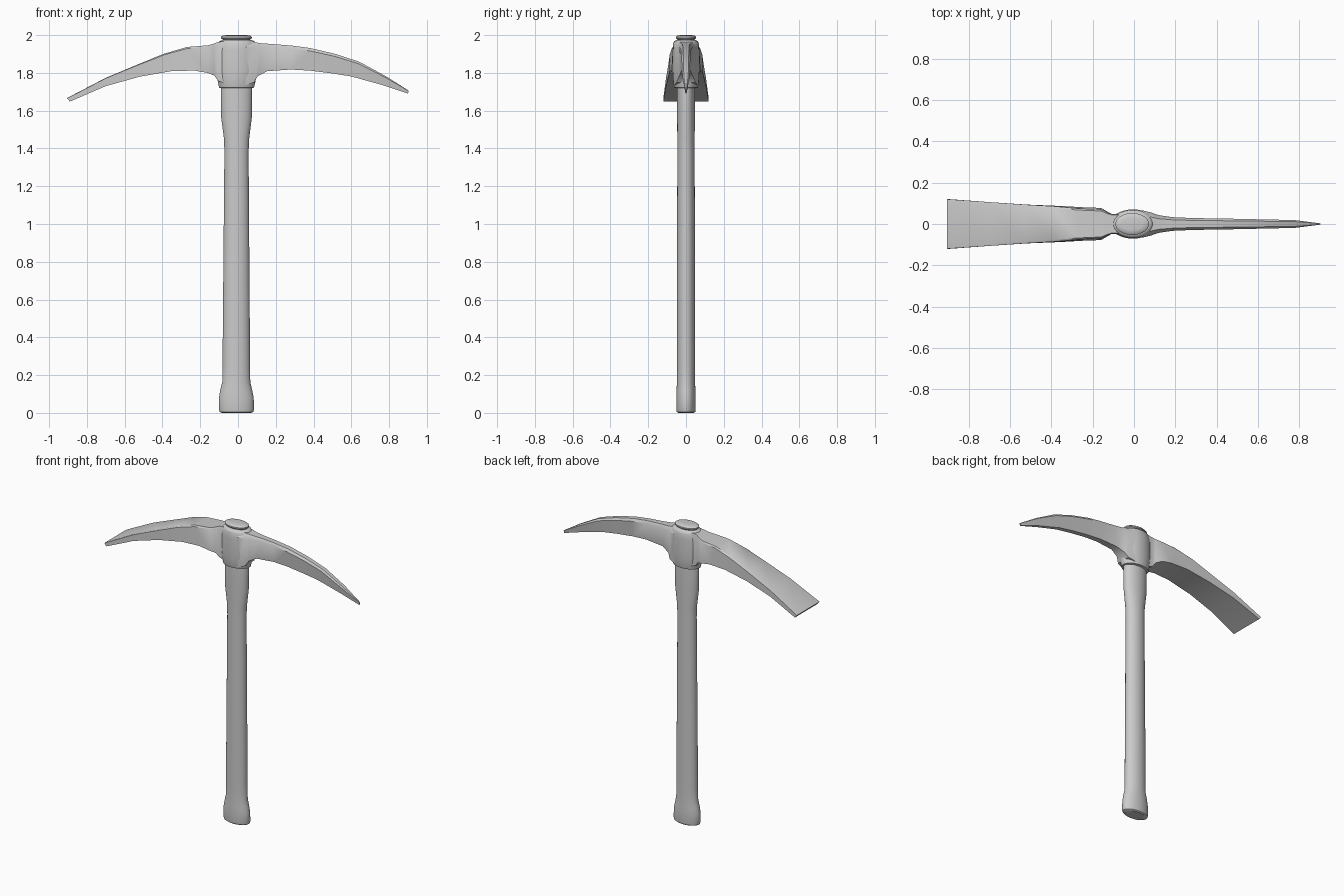
import bpy, bmesh, math


def loft(name, rings, angle=35):
    """Skin a list of equal-sized vertex rings into a closed solid."""
    bm = bmesh.new()
    rows = [[bm.verts.new(p) for p in ring] for ring in rings]
    n = len(rows[0])
    for a, b in zip(rows, rows[1:]):
        for i in range(n):
            j = (i + 1) % n
            bm.faces.new((a[i], a[j], b[j], b[i]))
    bm.faces.new(rows[0])
    bm.faces.new(rows[-1])
    bmesh.ops.recalc_face_normals(bm, faces=bm.faces)
    mesh = bpy.data.meshes.new(name)
    bm.to_mesh(mesh)
    bm.free()
    ob = bpy.data.objects.new(name, mesh)
    bpy.context.collection.objects.link(ob)
    bpy.ops.object.select_all(action='DESELECT')
    ob.select_set(True)
    bpy.context.view_layer.objects.active = ob
    bpy.ops.object.shade_smooth_by_angle(angle=math.radians(angle))
    return ob


def oval(z, x0, x1, hy, n=32):
    cx, rx = (x0 + x1) / 2, (x1 - x0) / 2
    return [(cx + rx * math.cos(t), hy * math.sin(t), z)
            for t in (2 * math.pi * i / n for i in range(n))]


def blade_section(top, bottom, inset, drop):
    """Bar section with softened top edges; top/bottom = (x, z, half width)."""
    xt, zt, ht = top
    xb, zb, hb = bottom
    xs, zs = xt + (xb - xt) * drop, zt + (zb - zt) * drop
    half = [(xt, ht * inset, zt), (xs, ht, zs), (xb, hb, zb)]
    return half + [(x, -y, z) for x, y, z in reversed(half)]


# Handle: flared foot, slim grip, swelling under the head, domed end
handle = [
    (0.0, -.085, .07, .042), (.006, -.097, .081, .049), (.018, -.101, .085, .051),
    (.08, -.101, .083, .051), (.12, -.094, .075, .050), (.165, -.083, .065, .048),
    (.25, -.082, .064, .048), (1.38, -.072, .056, .046), (1.45, -.074, .059, .046),
    (1.57, -.09, .074, .047), (1.72, -.091, .075, .047), (1.965, -.078, .062, .042),
    (1.976, -.08, .064, .044), (1.983, -.09, .073, .053), (1.991, -.09, .073, .053),
    (1.997, -.082, .065, .046), (2.0, -.06, .045, .03)]
loft("handle", [oval(*s) for s in handle])

# Eye: the socket around the handle
eye = [
    (1.72, -.092, .077, .056), (1.722, -.10, .085, .062), (1.74, -.104, .089, .066),
    (1.77, -.11, .096, .069), (1.81, -.115, .105, .071), (1.92, -.114, .105, .071),
    (1.955, -.105, .095, .068), (1.968, -.098, .086, .063), (1.974, -.085, .072, .052)]
loft("eye", [oval(*s) for s in eye], 50)

# Adze: broad flat blade, flaring towards the cutting edge
adze = [
    ((-.05, 1.968, .05), (-.05, 1.74, .05)),
    ((-.105, 1.964, .048), (-.105, 1.757, .046)),
    ((-.128, 1.955, .055), (-.125, 1.785, .058)),
    ((-.16, 1.946, .07), (-.16, 1.80, .078)),
    ((-.27, 1.937, .075), (-.23, 1.812, .080)),
    ((-.39, 1.902, .086), (-.35, 1.81, .087)),
    ((-.53, 1.845, .094), (-.52, 1.78, .094)),
    ((-.70, 1.774, .106), (-.70, 1.73, .106)),
    ((-.905, 1.667, .12), (-.89, 1.648, .12))]
loft("adze_blade", [blade_section(t, b, .9, .06) for t, b in adze])

# Pick: tall narrow spike tapering to a point
pick = [
    ((.04, 1.968, .066), (.04, 1.735, .06)),
    ((.085, 1.963, .055), (.085, 1.75, .05)),
    ((.12, 1.957, .043), (.105, 1.783, .036)),
    ((.19, 1.952, .033), (.155, 1.809, .024)),
    ((.28, 1.945, .029), (.28, 1.818, .019)),
    ((.38, 1.932, .027), (.38, 1.812, .017)),
    ((.51, 1.902, .025), (.5, 1.797, .016)),
    ((.64, 1.86, .022), (.6, 1.781, .014)),
    ((.78, 1.784, .019), (.76, 1.737, .011)),
    ((.903, 1.707, .003), (.90, 1.69, .003))]
loft("pick_spike", [blade_section(t, b, .6, .13) for t, b in pick], 40)
